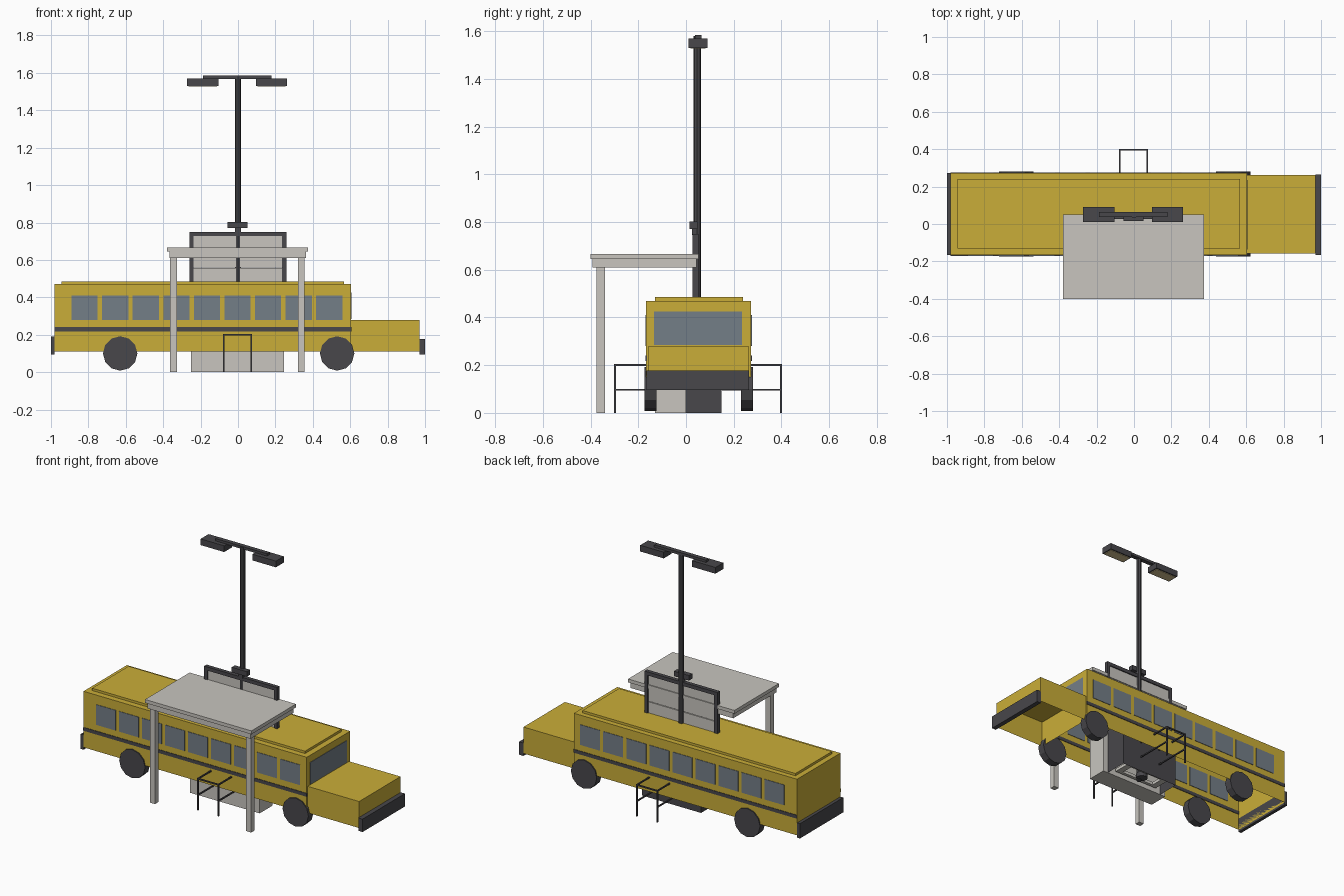
import bpy, bmesh, math
from mathutils import Vector

if "Cube" in bpy.data.objects:
    bpy.data.objects.remove(bpy.data.objects["Cube"], do_unlink=True)


def material(name, r, g, b):
    m = bpy.data.materials.new(name)
    m.use_nodes = True
    m.diffuse_color = (r, g, b, 1)
    m.node_tree.nodes["Principled BSDF"].inputs["Base Color"].default_value = (r, g, b, 1)
    return m


YELLOW = material("bus yellow", 0.59, 0.42, 0.04)
DARK = material("dark grey", 0.065, 0.063, 0.07)
PALE = material("pale grey", 0.58, 0.56, 0.52)
GLASS = material("window blue grey", 0.175, 0.21, 0.245)
WARM = material("warm lamp", 0.65, 0.53, 0.28)


def finish(name, bm, mat):
    mesh = bpy.data.meshes.new(name)
    bm.to_mesh(mesh)
    bm.free()
    mesh.materials.append(mat)
    obj = bpy.data.objects.new(name, mesh)
    bpy.context.collection.objects.link(obj)
    return obj


def box(name, xs, ys, zs, mat, open_bottom=False):
    lo, hi = Vector((xs[0], ys[0], zs[0])), Vector((xs[1], ys[1], zs[1]))
    bm = bmesh.new()
    bmesh.ops.create_cube(bm, size=1)
    bmesh.ops.scale(bm, vec=hi - lo, verts=bm.verts)
    bmesh.ops.translate(bm, vec=(lo + hi) / 2, verts=bm.verts)
    if open_bottom:
        bm.normal_update()
        low = [f for f in bm.faces if f.normal.z < -0.5]
        bmesh.ops.delete(bm, geom=low, context="FACES_ONLY")
    return finish(name, bm, mat)


def cylinder(name, centre, radius, depth, sides, mat, axis="Z"):
    bm = bmesh.new()
    bmesh.ops.create_cone(bm, cap_ends=True, segments=sides, radius1=radius,
                          radius2=radius, depth=depth)
    obj = finish(name, bm, mat)
    obj.location = centre
    if axis == "Y":
        obj.rotation_euler.x = math.pi / 2
    return obj


# Bus shells, open underneath
RIGHT, LEFT = -0.167, 0.273
MID = (RIGHT + LEFT) / 2
box("bus_body", (-0.98, 0.605), (RIGHT, LEFT), (0.11, 0.47), YELLOW, True)
box("bus_hood", (0.605, 0.97), (-0.157, 0.263), (0.11, 0.28), YELLOW, True)
box("roof_panel", (-0.945, 0.567), (-0.13, 0.24), (0.47, 0.485), YELLOW)
box("front_bumper", (0.97, 1.0), (-0.165, 0.265), (0.095, 0.178), DARK)
box("rear_bumper", (-1.0, -0.98), (RIGHT, LEFT), (0.095, 0.19), DARK)
box("windshield", (0.603, 0.608), (-0.135, 0.235), (0.285, 0.425), GLASS)

# Bus sides: windows, stripe and wheels
for side, y, inward in (("right", RIGHT, 1), ("left", LEFT, -1)):
    skin = (y - 0.003, y + 0.003)
    box(side + "_stripe", (-0.98, 0.607), skin, (0.218, 0.24), DARK)
    for i in range(9):
        x = -0.89 + i * 0.1635
        box(f"{side}_window_{i + 1}", (x, x + 0.14), skin, (0.28, 0.41), GLASS)
    for end, x in (("front", 0.53), ("rear", -0.63)):
        cylinder(f"{side}_{end}_wheel", (x, y + inward * 0.018, 0.1),
                 0.092, 0.05, 12, DARK, "Y")

# Stall canopy on two front posts
box("canopy_slab", (-0.38, 0.375), (-0.4, 0.052), (0.645, 0.667), PALE)
box("canopy_beam", (-0.367, 0.363), (-0.393, 0.045), (0.61, 0.645), PALE)
for side, x in (("right", -0.345), ("left", 0.338)):
    box(side + "_canopy_post", (x - 0.018, x + 0.018), (-0.375, -0.34),
        (0, 0.61), PALE)

# Counter and cabinet standing through the open floor
box("counter", (-0.25, 0.245), (-0.13, 0), (0, 0.3), PALE)
box("cabinet", (-0.21, 0.21), (0, 0.148), (0, 0.3), DARK, True)
for name, xs, ys in (("front", (-0.16, 0.16), (0.015, 0.035)),
                     ("back", (-0.16, 0.16), (0.115, 0.135)),
                     ("right", (-0.16, -0.12), (0.035, 0.115)),
                     ("left", (0.12, 0.16), (0.035, 0.115))):
    box(name + "_cabinet_rim", xs, ys, (0.02, 0.04), PALE)
cylinder("pole_foot", (0, 0.075, 0.02), 0.035, 0.03, 12, DARK)

# Framed back board, split into panels
for side, x in (("right", -0.26), ("left", 0.235)):
    box(side + "_board_frame", (x, x + 0.023), (0.028, 0.053), (0.3, 0.75), DARK)
box("top_board_frame", (-0.26, 0.258), (0.028, 0.053), (0.727, 0.75), DARK)
for x in (-0.237, 0.005):
    for z0, z1 in ((0.3, 0.556), (0.56, 0.727)):
        box("board_panel", (x, x + 0.232), (0.035, 0.046), (z0, z1), PALE)

# Lamp pole with speaker and twin lamp heads
cylinder("lamp_pole", (0, 0.047, 0.79), 0.016, 1.58, 8, DARK)
box("speaker", (-0.055, 0.052), (0.015, 0.048), (0.77, 0.802), DARK)
box("speaker_bracket", (-0.015, 0.015), (0.025, 0.048), (0.745, 0.77), DARK)
box("lamp_arm", (-0.187, 0.18), (0.037, 0.065), (1.568, 1.585), DARK)
for side, x in (("right", -0.272), ("left", 0.095)):
    box(side + "_lamp_head", (x, x + 0.167), (0.01, 0.09), (1.53, 1.57), DARK)
    box(side + "_lamp_lens", (x + 0.008, x + 0.159), (0.018, 0.082),
        (1.527, 1.531), WARM)

# Tubular rails on both sides
T = 0.004
for side, outer, inner in (("front", -0.298, -0.13), ("back", 0.398, 0.15)):
    span = (min(outer, inner), max(outer, inner))
    box(side + "_rail_top", (-0.075, 0.07), (outer - T, outer + T),
        (0.197, 0.205), DARK)
    for x in (-0.075, 0.07):
        tube = (x - T, x + T)
        box(side + "_rail_leg", tube, (outer - T, outer + T), (0, 0.205), DARK)
        for z in (0.097, 0.201):
            box(side + "_rail_bar", tube, span, (z - T, z + T), DARK)
